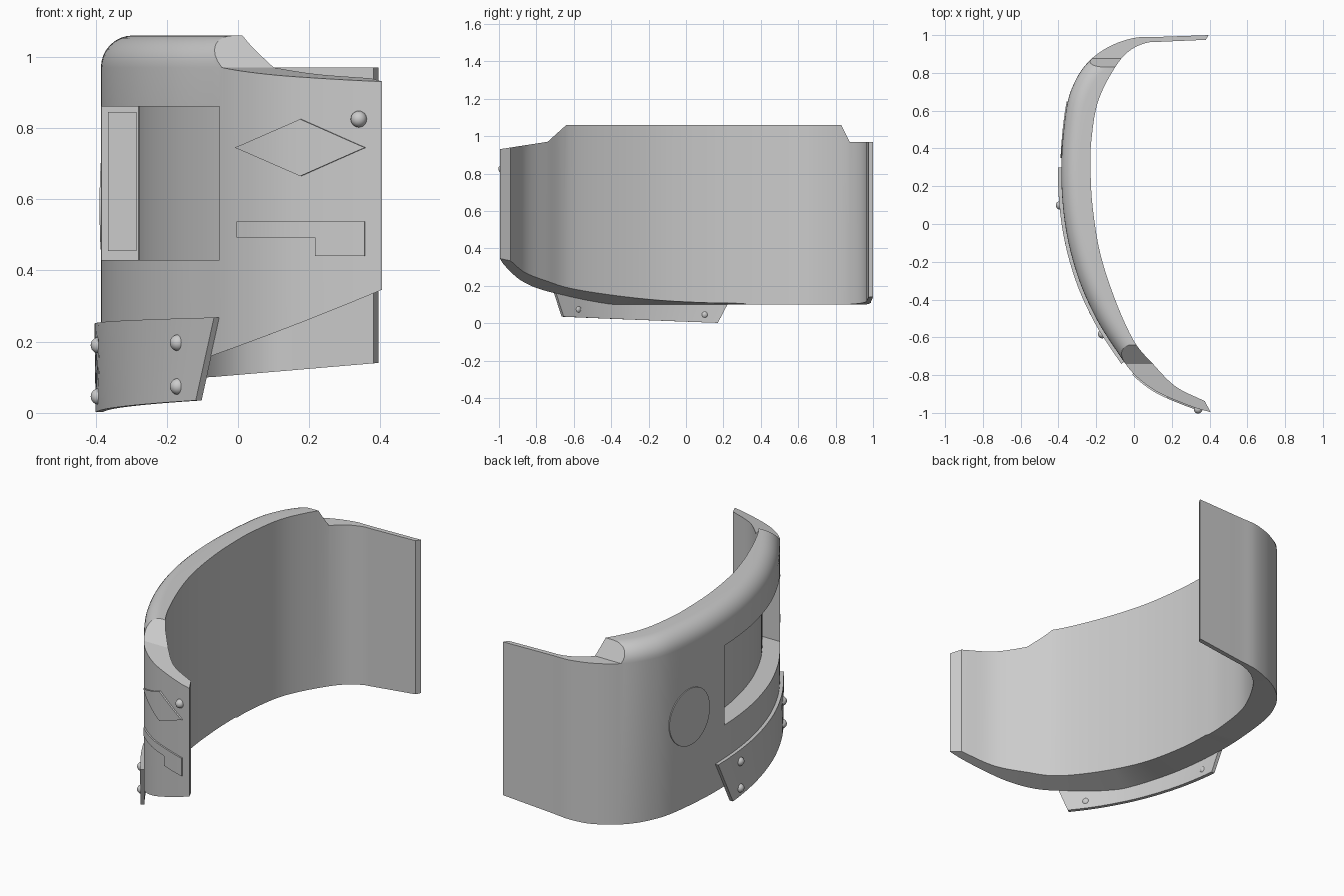
import bpy, bmesh, math
from mathutils import Vector

if "Cube" in bpy.data.objects:
    bpy.data.objects.remove(bpy.data.objects["Cube"])

grey = bpy.data.materials.new("plain grey")
grey.use_nodes = True
grey.diffuse_color = (0.6, 0.6, 0.6, 1)
grey.node_tree.nodes["Principled BSDF"].inputs["Base Color"].default_value = (0.6, 0.6, 0.6, 1)


def make_object(name, verts, faces):
    bm = bmesh.new()
    vs = [bm.verts.new(v) for v in verts]
    for f in faces:
        bm.faces.new([vs[i] for i in f])
    bmesh.ops.remove_doubles(bm, verts=bm.verts, dist=1e-5)
    bmesh.ops.recalc_face_normals(bm, faces=bm.faces)
    mesh = bpy.data.meshes.new(name)
    bm.to_mesh(mesh)
    bm.free()
    mesh.materials.append(grey)
    obj = bpy.data.objects.new(name, mesh)
    bpy.context.collection.objects.link(obj)
    return obj


def loft(name, rings):
    """Skin closed rings of equal length and cap both ends."""
    n = len(rings[0])
    faces = [(k * n + i, k * n + (i + 1) % n, (k + 1) * n + (i + 1) % n, (k + 1) * n + i)
             for k in range(len(rings) - 1) for i in range(n)]
    last = (len(rings) - 1) * n
    faces += [tuple(range(n)), tuple(range(last, last + n))]
    return make_object(name, [v for r in rings for v in r], faces)


def activate(obj):
    bpy.ops.object.select_all(action='DESELECT')
    obj.select_set(True)
    bpy.context.view_layer.objects.active = obj


def smooth(obj):
    activate(obj)
    bpy.ops.object.shade_smooth_by_angle(angle=math.radians(30))


def cut(obj, cutter):
    mod = obj.modifiers.new("cut", 'BOOLEAN')
    mod.operation, mod.solver, mod.object = 'DIFFERENCE', 'EXACT', cutter
    activate(obj)
    bpy.ops.object.modifier_apply(modifier=mod.name)
    bpy.data.objects.remove(cutter)


class Path:
    """Smooth plan curve measured by arc length, starting at the front end."""

    def __init__(self, points):
        p = [Vector(q) for q in points]
        p = [2 * p[0] - p[1]] + p + [2 * p[-1] - p[-2]]
        self.pts = []
        for a, b, c, d in zip(p, p[1:], p[2:], p[3:]):
            for t in (k / 12 for k in range(12)):
                self.pts.append(0.5 * (2 * b + (c - a) * t + (2 * a - 5 * b + 4 * c - d) * t * t
                                       + (3 * b - a - 3 * c + d) * t ** 3))
        self.pts.append(p[-2])
        self.dist = [0]
        for a, b in zip(self.pts, self.pts[1:]):
            self.dist.append(self.dist[-1] + (b - a).length)
        self.length = self.dist[-1]

    def at(self, s):
        i = 0
        while i < len(self.pts) - 2 and self.dist[i + 1] < s:
            i += 1
        t = (s - self.dist[i]) / (self.dist[i + 1] - self.dist[i])
        return self.pts[i].lerp(self.pts[i + 1], t)

    def normal(self, s):
        d = self.at(min(s + 0.01, self.length)) - self.at(max(s - 0.01, 0))
        return Vector((-abs(d.y), d.x if d.y > 0 else -d.x)).normalized()

    def find(self, axis, value):
        for i in range(len(self.pts) - 1):
            a, b = self.pts[i][axis], self.pts[i + 1][axis]
            if a != b and (a - value) * (b - value) <= 0:
                return self.dist[i] + (value - a) / (b - a) * (self.dist[i + 1] - self.dist[i])
        return 0


outer = Path([(0.405, -0.995), (0.33, -0.975), (0.2, -0.925), (0.1, -0.875), (0, -0.795),
              (-0.08, -0.69), (-0.2, -0.5), (-0.3, -0.27), (-0.365, 0), (-0.385, 0.3),
              (-0.36, 0.6), (-0.315, 0.75), (-0.24, 0.86), (-0.13, 0.94), (0, 0.985),
              (0.12, 0.99), (0.395, 1)])
inner = Path([(0.375, -0.938), (0.22, -0.86), (0.1, -0.74), (0, -0.62), (-0.1, -0.4),
              (-0.18, -0.15), (-0.22, 0.1), (-0.23, 0.3), (-0.225, 0.45), (-0.19, 0.65),
              (-0.1, 0.83), (-0.02, 0.92), (0.07, 0.96), (0.15, 0.965), (0.38, 0.975)])


def bottom(p):
    if p.y < 0.3:
        t = max(0, p.x + 0.25)
        return 0.1 + 0.33 * t + 0.07 * t * t
    return 0.1 + 0.085 * max(0, p.x + 0.08)


# Curved shell with a rounded outer top edge
TOP, R, N = 1.06, 0.09, 96
rings = []
for k in range(N + 1):
    o, i = outer.at(outer.length * k / N), inner.at(inner.length * k / N)
    wide = min(R / (i - o).length, 0.9)
    ring = [(*i, bottom(i)), (*o, bottom(o))]
    for j in range(9):
        a = j / 8 * math.pi / 2
        q = o.lerp(i, wide * (1 - math.cos(a)))
        ring.append((*q, TOP - R + R * math.sin(a)))
    ring.append((*i, TOP))
    rings.append(ring)
shell = loft("curved_shell", rings)

# Lowered shoulders at both ends of the top edge
for profile in ([(-1.2, 0.899), (-0.74, 0.97), (-0.62, 1.078), (-0.62, 1.2), (-1.2, 1.2)],
                [(1.2, 0.97), (0.875, 0.97), (0.82, 1.08), (0.82, 1.2), (1.2, 1.2)]):
    cut(shell, loft("shoulder_cutter", [[(x, y, z) for y, z in profile] for x in (-1, 1)]))

# Deep recess in the outer face
s0, s1 = outer.find(1, -0.73), outer.find(1, 0.22)
rings = []
for k in range(41):
    p = outer.at(s0 + (s1 - s0) * k / 40)
    rings.append([(p.x + dx, p.y, z) for dx, z in
                  ((0.105, 0.43), (0.105, 0.86), (-0.2, 0.86), (-0.2, 0.43))])
cut(shell, loft("recess_cutter", rings))
smooth(shell)


def curved_plate(name, columns, out, back=0.01):
    """Plate on the outer face; columns are (s_low, z_low, s_high, z_high)."""
    rings = []
    for sl, zl, sh, zh in columns:
        ring = []
        for s, z, off in ((sl, zl, -back), (sh, zh, -back), (sh, zh, out), (sl, zl, out)):
            ring.append((*(outer.at(s) + outer.normal(s) * off), z))
        rings.append(ring)
    obj = loft(name, rings)
    smooth(obj)
    return obj


def span(a, b, n):
    return [a + (b - a) * k / n for k in range(n + 1)]


# Lower guard plate with slanted ends
low = span(outer.find(1, -0.655), outer.find(1, 0.17), 40)
high = span(outer.find(1, -0.73), outer.find(1, 0.3), 40)
curved_plate("guard_plate", zip(low, span(0.035, 0.002, 40), high, span(0.268, 0.25, 40)), 0.018, 0.002)

# Diamond on the front
columns = []
for x in span(0.358, -0.003, 24):
    s, h = outer.find(0, x), max(0.0005, 0.08 * (1 - abs(x - 0.1775) / 0.1805))
    columns.append((s, 0.745 - h, s, 0.745 + h))
curved_plate("diamond_plate", columns, 0.008)

# Stepped bar on the front
columns = []
for a, b, z in ((0.357, 0.22, 0.44), (0.2199, 0.002, 0.493)):
    for x in span(a, b, 8):
        s = outer.find(0, x)
        columns.append((s, z, s, 0.537))
curved_plate("stepped_bar", columns, 0.008)

# Round disc on the side
centre = outer.find(1, 0.5)
columns = []
for a in span(0.02, math.pi - 0.02, 32):
    s, h = centre - 0.15 * math.cos(a), 0.153 * math.sin(a)
    columns.append((s, 0.58 - h, s, 0.58 + h))
curved_plate("side_disc", columns, 0.005)

# Thin panel on the end wall of the recess
loft("recess_panel", [[(-0.365, y, 0.455), (-0.285, y, 0.455), (-0.285, y, 0.845), (-0.365, y, 0.845)]
                      for y in (0.214, 0.222)])

# Domed rivets
back_s, mid_s = outer.find(1, 0.1), outer.find(1, -0.575)
for name, s, z, off in (("rivet_back_top", back_s, 0.19, 0.014), ("rivet_back_bottom", back_s, 0.046, 0.014),
                        ("rivet_front_top", mid_s, 0.197, 0.014), ("rivet_front_bottom", mid_s, 0.074, 0.014),
                        ("rivet_corner", outer.find(0, 0.34), 0.825, 0.002)):
    p = outer.at(s) + outer.normal(s) * off
    bpy.ops.mesh.primitive_uv_sphere_add(segments=20, ring_count=12, radius=0.023, location=(*p, z))
    rivet = bpy.context.object
    rivet.name = name
    rivet.data.materials.append(grey)
    bpy.ops.object.shade_smooth()
